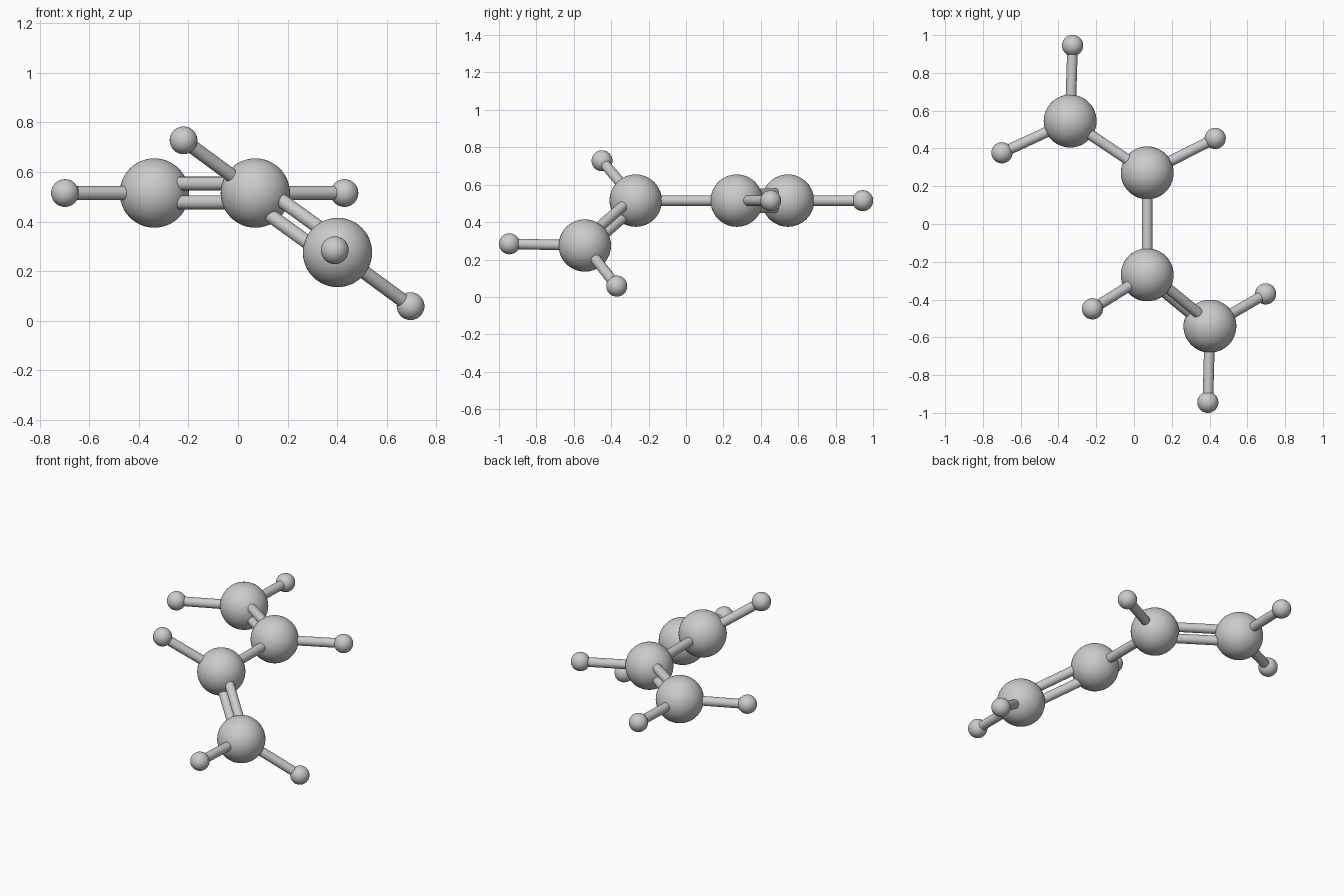
import bpy
from mathutils import Vector

if "Cube" in bpy.data.objects:
    bpy.data.objects.remove(bpy.data.objects["Cube"])

BIG_R, SMALL_R, ROD_R, GAP = 0.14, 0.056, 0.028, 0.038

# Ball centres: four large balls in a chain, six small end balls
big = {
    "a": (-0.338, 0.545, 0.515), "b": (0.07, 0.271, 0.515),
    "c": (0.07, -0.269, 0.515), "d": (0.402, -0.541, 0.275),
}
small = {
    "a1": (-0.325, 0.945, 0.515), "a2": (-0.699, 0.377, 0.515),
    "b1": (0.43, 0.453, 0.515), "c1": (-0.22, -0.449, 0.728),
    "d1": (0.391, -0.944, 0.284), "d2": (0.697, -0.37, 0.058),
}


def ball(name, centre, radius):
    bpy.ops.mesh.primitive_uv_sphere_add(segments=48, ring_count=24, radius=radius, location=centre)
    bpy.context.object.name = name
    bpy.ops.object.shade_smooth()


def rod(name, start, end, shift=Vector((0, 0, 0))):
    p, q = Vector(start) + shift, Vector(end) + shift
    bpy.ops.mesh.primitive_cylinder_add(vertices=32, radius=ROD_R, depth=(q - p).length,
                                        location=(p + q) / 2)
    ob = bpy.context.object
    ob.name = name
    ob.rotation_euler = (q - p).to_track_quat('Z', 'Y').to_euler()
    bpy.ops.object.shade_smooth_by_angle()


# Balls, with a single rod from each small ball to its large ball
for key, pos in big.items():
    ball("large_ball_" + key, pos, BIG_R)
for key, pos in small.items():
    ball("small_ball_" + key, pos, SMALL_R)
    rod("end_rod_" + key, big[key[0]], pos)

# Single middle rod
rod("middle_rod", big["b"], big["c"])

# Paired rods, spread along the normal of their half of the chain
axis = Vector(big["b"]) - Vector(big["c"])
for p, q in ("ab", "cd"):
    normal = axis.cross(Vector(big[q]) - Vector(big[p])).normalized()
    for label, side in (("upper", 1), ("lower", -1)):
        rod(f"paired_rod_{p}{q}_{label}", big[p], big[q], normal * GAP * side)
